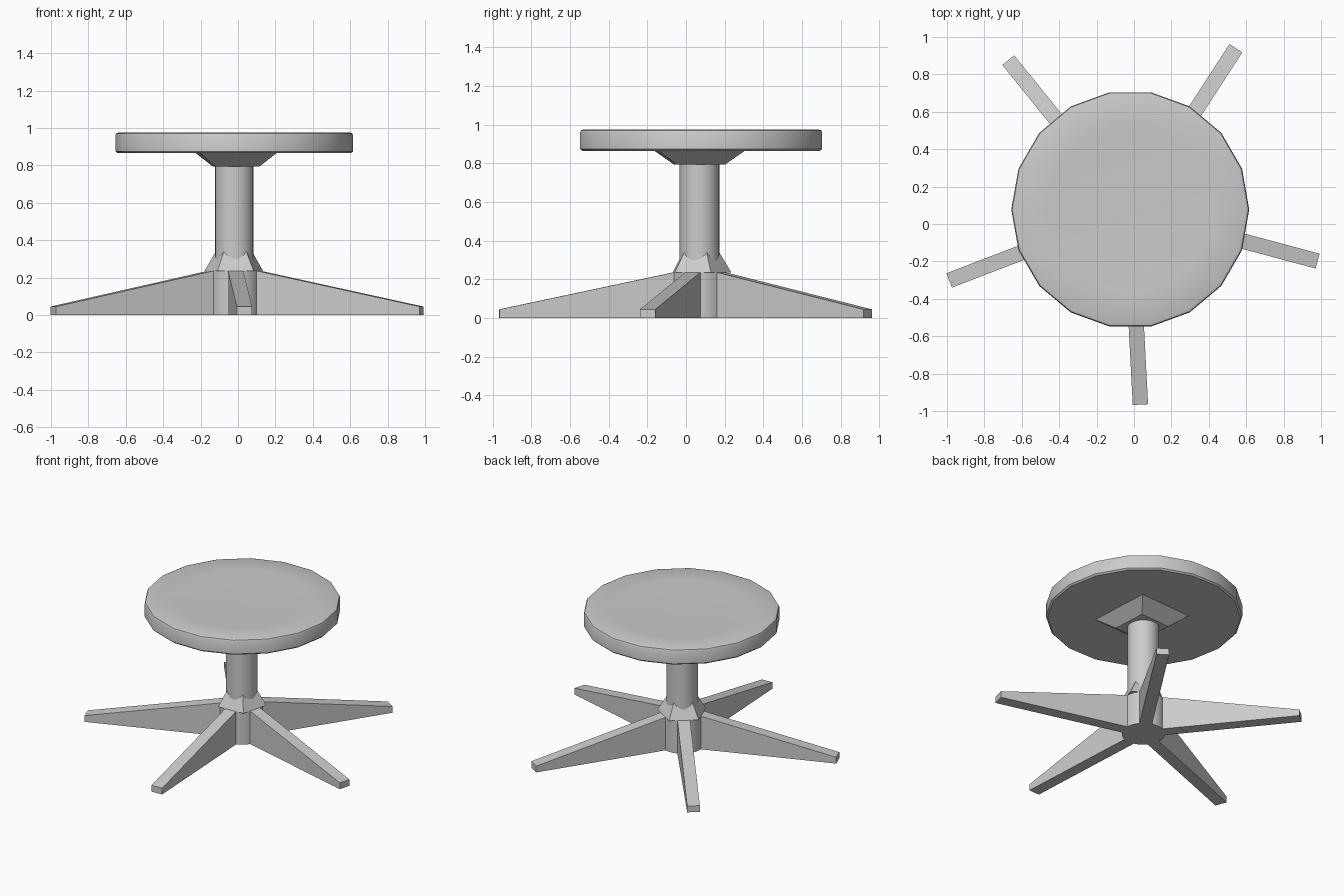
import bpy, bmesh, math
from mathutils import Matrix, Vector

cube = bpy.data.objects.get("Cube")
if cube:
    bpy.data.objects.remove(cube, do_unlink=True)

GREY = (0.6, 0.6, 0.6, 1)
grey = bpy.data.materials.new("light grey")
grey.use_nodes = True
grey.diffuse_color = GREY
grey.node_tree.nodes["Principled BSDF"].inputs["Base Color"].default_value = GREY

CX, CY = -0.02, 0.07     # axis of the column
TURN = math.radians(3)   # slight swivel of the base


def finish(name, bm, x=CX, y=CY, turn=0.0, smooth=None):
    bmesh.ops.recalc_face_normals(bm, faces=bm.faces)
    mesh = bpy.data.meshes.new(name)
    bm.to_mesh(mesh)
    bm.free()
    mesh.materials.append(grey)
    obj = bpy.data.objects.new(name, mesh)
    obj.location = (x, y, 0)
    obj.rotation_euler.z = turn
    bpy.context.collection.objects.link(obj)
    if smooth:
        bpy.ops.object.select_all(action="DESELECT")
        obj.select_set(True)
        bpy.context.view_layer.objects.active = obj
        bpy.ops.object.shade_smooth_by_angle(angle=math.radians(smooth))
    return obj


def loft(name, rings, **kw):
    """Skin a list of point rings and cap both ends."""
    bm = bmesh.new()
    loops = [[bm.verts.new(p) for p in ring] for ring in rings]
    n = len(loops[0])
    for a, b in zip(loops, loops[1:]):
        for i in range(n):
            j = (i + 1) % n
            bm.faces.new((a[i], a[j], b[j], b[i]))
    bm.faces.new(loops[0][::-1])
    bm.faces.new(loops[-1])
    return finish(name, bm, **kw)


def turned(name, profile, sides, **kw):
    step = math.tau / sides
    rings = [[(r * math.cos(i * step), r * math.sin(i * step), z)
              for i in range(sides)] for r, z in profile]
    return loft(name, rings, **kw)


def rect(hx, hy, z):
    return [(-hx, -hy, z), (hx, -hy, z), (hx, hy, z), (-hx, hy, z)]


# Round seat with soft rims and a shallow dish
turned("seat", [(0.625, 0.865), (0.636, 0.875), (0.636, 0.96), (0.631, 0.971),
                (0.618, 0.976), (0.45, 0.972), (0.2, 0.967)],
       18, y=0.078, smooth=35)

# Tapered mounting block under the seat
loft("seat_mount", [rect(0.117, 0.124, 0.793), rect(0.208, 0.228, 0.868)],
     x=-0.01, turn=TURN)

# Column and the round hub between the legs
turned("column", [(0.103, 0.02), (0.103, 0.8)], 24, smooth=35)
turned("hub", [(0.14, 0.0), (0.14, 0.235)], 30, turn=TURN, smooth=35)

# Five-sided collar, its corners set between the legs
turned("collar", [(0.165, 0.235), (0.09, 0.36)], 5,
       turn=TURN + math.radians(18))

# Five tapered legs
for k in range(5):
    angle = TURN - math.pi / 2 + k * math.tau / 5
    profile = [(0.05, 0), (1.037, 0), (1.037, 0.045), (0.14, 0.235), (0.05, 0.235)]
    loft(f"leg_{k + 1}", [[(r, side, z) for r, z in profile]
                          for side in (-0.041, 0.041)], turn=angle)
